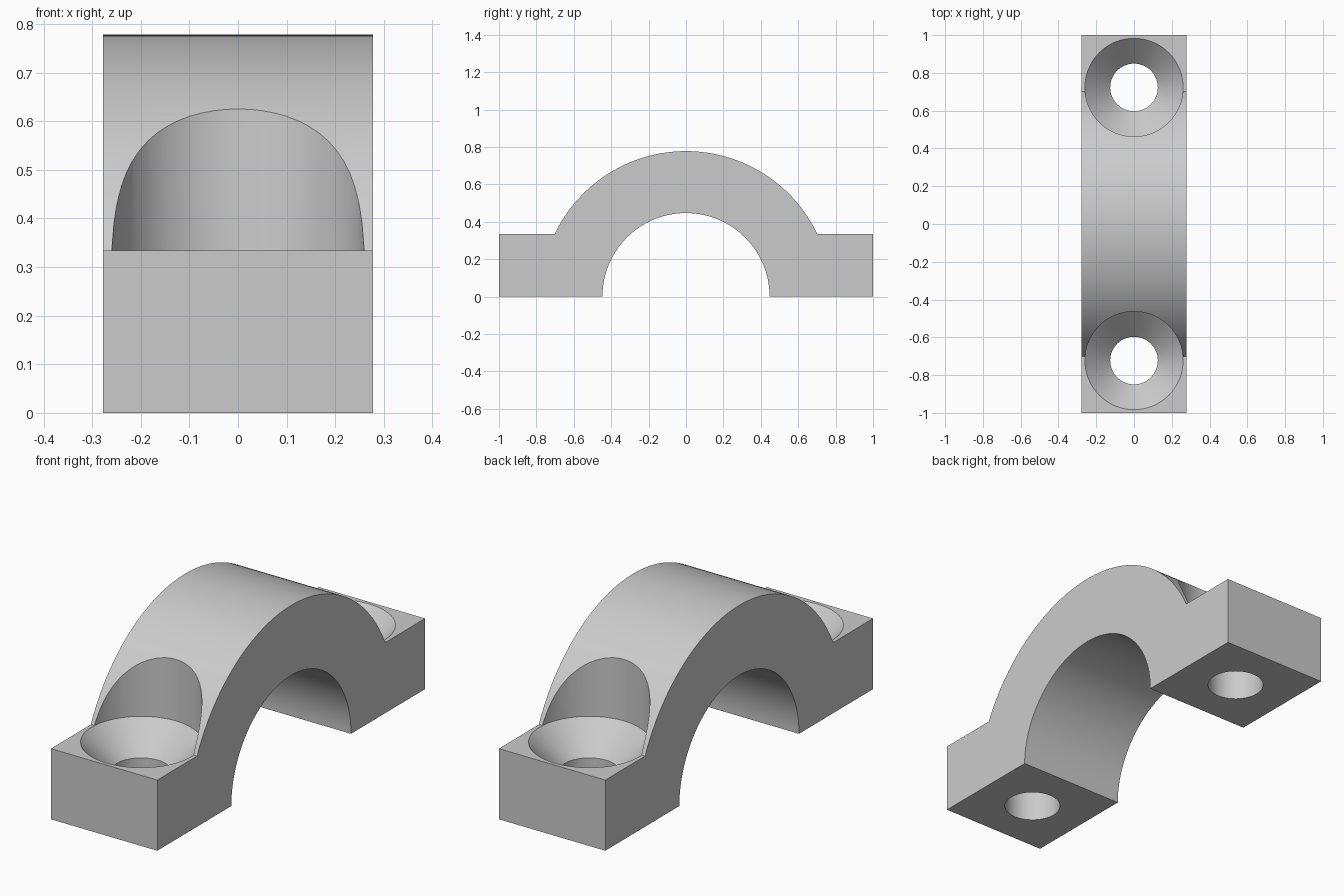
import bpy, bmesh
from math import asin, cos, sin, pi, sqrt

cube = bpy.data.objects.get("Cube")
if cube:
    bpy.data.objects.remove(cube, do_unlink=True)

HALF_WIDTH = 0.278
FOOT_TOP = 0.334
OUTER, INNER = 0.778, 0.447
HOLE_Y = 0.723
HOLE_R, SINK_R = 0.126, 0.26

grey = bpy.data.materials.new("plain grey")
grey.use_nodes = True
colour = (0.6, 0.6, 0.6, 1)
grey.diffuse_color = colour
grey.node_tree.nodes["Principled BSDF"].inputs["Base Color"].default_value = colour


def make_object(name, bm):
    bmesh.ops.recalc_face_normals(bm, faces=bm.faces)
    mesh = bpy.data.meshes.new(name)
    bm.to_mesh(mesh)
    bm.free()
    mesh.materials.append(grey)
    obj = bpy.data.objects.new(name, mesh)
    bpy.context.collection.objects.link(obj)
    return obj


def arc(radius, start, end, steps):
    angles = [start + (end - start) * i / steps for i in range(steps + 1)]
    return [(radius * cos(a), radius * sin(a)) for a in angles]


# Strap body: arch with two feet, extruded across its width
shoulder = asin(FOOT_TOP / OUTER)
profile = [(1, 0), (1, FOOT_TOP)]
profile += arc(OUTER, shoulder, pi - shoulder, 64)
profile += [(-1, FOOT_TOP), (-1, 0)]
profile += arc(INNER, pi, 0, 64)

bm = bmesh.new()
side = bm.faces.new([bm.verts.new((-HALF_WIDTH, y, z)) for y, z in profile])
extruded = bmesh.ops.extrude_face_region(bm, geom=[side], use_keep_orig=True)
moved = [v for v in extruded["geom"] if isinstance(v, bmesh.types.BMVert)]
bmesh.ops.translate(bm, verts=moved, vec=(2 * HALF_WIDTH, 0, 0))
strap = make_object("pipe_clamp_strap", bm)


# Screw hole cutter: bore, 45 degree countersink and head clearance
def screw_cutter(name, y, segments=64):
    sink_bottom = FOOT_TOP - (SINK_R - HOLE_R)
    steps = [(HOLE_R, -0.1), (HOLE_R, sink_bottom), (SINK_R, FOOT_TOP), (SINK_R, 1)]
    bm = bmesh.new()
    rings = []
    for r, z in steps:
        rings.append([bm.verts.new((r * cos(2 * pi * i / segments),
                                    y + r * sin(2 * pi * i / segments), z))
                      for i in range(segments)])
    for low, high in zip(rings, rings[1:]):
        for i in range(segments):
            j = (i + 1) % segments
            bm.faces.new((low[i], low[j], high[j], high[i]))
    bm.faces.new(rings[0])
    bm.faces.new(rings[-1])
    return make_object(name, bm)


bpy.ops.object.select_all(action='DESELECT')
strap.select_set(True)
bpy.context.view_layer.objects.active = strap
for name, y in (("front_screw_cutter", -HOLE_Y), ("back_screw_cutter", HOLE_Y)):
    cutter = screw_cutter(name, y)
    cutter.hide_render = True
    cut = strap.modifiers.new(name, 'BOOLEAN')
    cut.operation = 'DIFFERENCE'
    cut.solver = 'EXACT'
    cut.object = cutter
    bpy.ops.object.modifier_apply(modifier=cut.name)
    bpy.data.objects.remove(cutter, do_unlink=True)

# Smooth curved walls, crisp edges
bpy.ops.object.shade_smooth_by_angle(angle=pi / 6)
